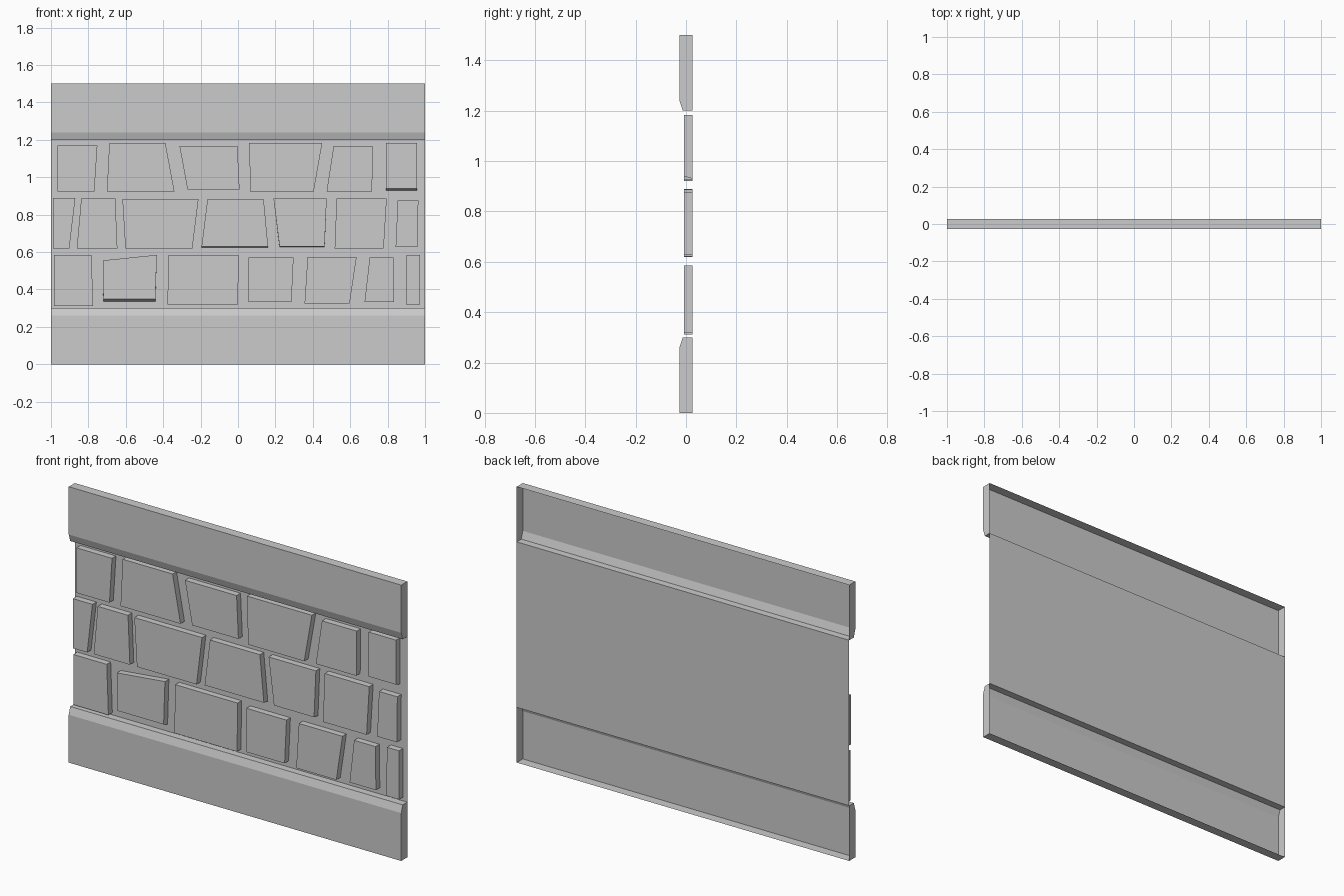
import bpy

if "Cube" in bpy.data.objects:
    bpy.data.objects.remove(bpy.data.objects["Cube"])

BACK, FRONT, LEDGE, STONE = 0.026, -0.026, -0.013, -0.008


def make_object(name, verts, faces):
    mesh = bpy.data.meshes.new(name)
    mesh.from_pydata(verts, [], faces)
    mesh.update()
    obj = bpy.data.objects.new(name, mesh)
    bpy.context.collection.objects.link(obj)
    return obj


def make_band(name, profile):
    """Open-backed moulding: (y, z) profile swept along x, with end caps."""
    n = len(profile)
    verts = [(x, y, z) for x in (-1, 1) for y, z in profile]
    faces = [(i, i + n, i + n + 1, i + 1)[::-1] for i in range(n - 1)]
    faces = [f[::-1] for f in faces]
    faces += [tuple(range(n))[::-1], tuple(range(n, 2 * n))]
    return make_object(name, verts, [f[::1] for f in faces])


def make_stone(name, tl, tr, br, bl, top, bottom, tilt=0, lip=0):
    """Irregular stone: four-sided front and walls back to the panel.
    tilt lowers the top left corner, lip raises the front's lower edge."""
    outline = [(bl, bottom), (br, bottom), (tr, top), (tl, top - tilt)]
    front = [(x, STONE, z + (lip if i < 2 else 0)) for i, (x, z) in enumerate(outline)]
    back = [(x, BACK, z) for x, z in outline]
    faces = [(0, 1, 2, 3)]
    faces += [(i, i + 4, (i + 1) % 4 + 4, (i + 1) % 4) for i in range(4)]
    make_object(name, front + back, faces)


# Lower and upper bands with a sloped edge towards the recess
make_band("lower_band", [(BACK, 0), (FRONT, 0), (FRONT, 0.26), (LEDGE, 0.3), (BACK, 0.3)])
make_band("upper_band", [(BACK, 1.2), (LEDGE, 1.2), (FRONT, 1.24), (FRONT, 1.5), (BACK, 1.5)])

# Thin recessed panel
make_object("back_panel", [(-1, BACK, 0.3), (1, BACK, 0.3), (1, BACK, 1.2), (-1, BACK, 1.2)],
            [(0, 1, 2, 3)])

# Stones: x of top left, top right, bottom right, bottom left, then top z, bottom z
rows = {
    "upper_stone": [
        (-.966, -.752, -.768, -.966, 1.17, .925),
        (-.688, -.388, -.34, -.701, 1.182, .924),
        (-.313, -.003, .008, -.27, 1.168, .935),
        (.059, .45, .404, .067, 1.182, .92),
        (.511, .72, .717, .474, 1.168, .924),
        (.792, .956, .956, .792, 1.182, .93, 0, .01)],
    "middle_stone": [
        (-.988, -.87, -.902, -.988, .888, .618),
        (-.838, -.656, -.645, -.862, .886, .62),
        (-.618, -.211, -.244, -.602, .884, .62),
        (-.163, .137, .161, -.195, .884, .624, 0, .005),
        (.19, .474, .463, .222, .886, .626, 0, .005),
        (.527, .795, .779, .517, .886, .62),
        (.854, .964, .961, .843, .876, .628)],
    "lower_stone": [
        (-.985, -.784, -.774, -.985, .585, .312),
        (-.723, -.434, -.442, -.72, .585, .335, .03, .015),
        (-.372, .003, 0, -.377, .585, .32),
        (.056, .297, .286, .056, .571, .333),
        (.372, .634, .597, .356, .573, .326),
        (.704, .832, .835, .677, .57, .334),
        (.902, .974, .974, .897, .585, .32)],
}
for name, stones in rows.items():
    for i, stone in enumerate(stones):
        make_stone(f"{name}_{i + 1}", *stone)
